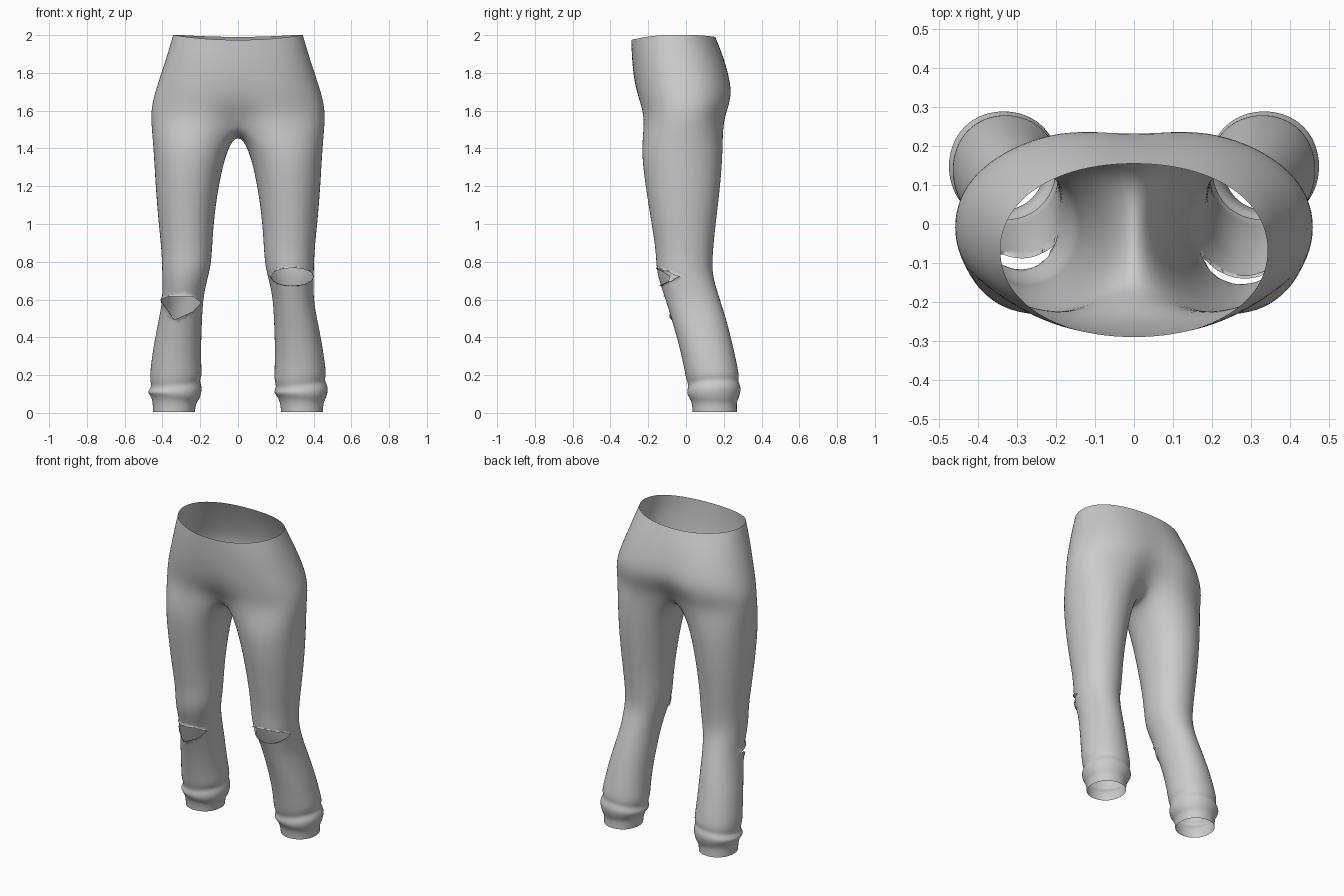
import bpy, bmesh
from math import sin, cos, radians, exp, pi
from mathutils import Vector

if "Cube" in bpy.data.objects:
    bpy.data.objects.remove(bpy.data.objects["Cube"])

# hip rings: z, half width, front y, back y, centre pinch front, pinch back
HIPS = [(1.995, .343, -.29, .155, 0, 0), (1.90, .372, -.287, .195, 0, .02),
        (1.80, .405, -.28, .232, 0, .05), (1.70, .438, -.268, .258, .03, .10),
        (1.62, .458, -.25, .245, .10, .22), (1.54, .46, -.243, .22, .36, .42)]
# leg rings: z, inner x, outer x, front y, back y, tilt
LEG = [(1.40, .058, .447, -.24, .197, 0), (1.20, .104, .437, -.215, .182, 0),
       (1.00, .13, .42, -.182, .157, 0), (.86, .137, .405, -.16, .143, 0),
       (.77, .145, .402, -.157, .138, 0), (.70, .165, .40, -.143, .148, 0),
       (.60, .185, .40, -.108, .18, 0), (.50, .19, .418, -.078, .212, 0),
       (.38, .195, .443, -.042, .243, 0), (.25, .195, .462, -.012, .272, 0),
       (.185, .19, .468, .0, .282, .015), (.155, .205, .455, .015, .275, .02),
       (.125, .188, .482, .004, .295, .015), (.085, .20, .466, .008, .28, -.012),
       (.06, .222, .452, .03, .268, -.006), (.005, .228, .45, .035, .27, 0)]


def boxy(v, p):
    return abs(v) ** p * (1 if v >= 0 else -1)


bm = bmesh.new()


def bridge(a, b, closed=True):
    n = len(a)
    for i in range(n if closed else n - 1):
        j = (i + 1) % n
        bm.faces.new((a[i], a[j], b[j], b[i]))


# seat: rings of 24 points starting at the front centre
rings = []
for r, (z, w, yf, yb, pf, pb) in enumerate(HIPS):
    ring = []
    for i in range(24):
        a = radians(-90 + 15 * i)
        p = .88 if r else .94
        x = 1.01 * w * boxy(cos(a), p)
        s = boxy(sin(a), p)
        y = (yf + yb) / 2 + 1.01 * (yb - yf) / 2 * s
        y *= 1 - (pf if s < 0 else pb) * exp(-(x / .1) ** 2)
        dz = (-.028 * max(0, -s) ** 2 - .012 * max(0, s) ** 3 + .007) if r == 0 else 0
        ring.append(bm.verts.new((x, y, z + dz)))
    rings.append(ring)
for a, b in zip(rings, rings[1:]):
    bridge(a, b)

# crotch strip shared by both legs
crotch = [bm.verts.new((0, y, z)) for y, z in ((.075, 1.49), (0, 1.478), (-.08, 1.487))]

# legs: half of the hip ring plus the crotch strip, lofted to the cuff
last = rings[-1]
for s in (1, -1):
    prev = [last[(s * i) % 24] for i in range(13)] + crotch
    for z, x0, x1, yf, yb, tilt in LEG:
        ring = []
        for k in range(16):
            t = radians(-135 + 22.5 * k)
            x = (x0 + x1) / 2 + 1.02 * (x1 - x0) / 2 * boxy(cos(t), .95)
            y = (yf + yb) / 2 + 1.02 * (yb - yf) / 2 * boxy(sin(t), .95)
            ring.append(bm.verts.new((s * x, y, z + tilt * sin(t + s))))
        bridge(prev, ring)
        prev = ring
bmesh.ops.recalc_face_normals(bm, faces=bm.faces[:])
mesh = bpy.data.meshes.new("trousers")
bm.to_mesh(mesh)
bm.free()
obj = bpy.data.objects.new("trousers", mesh)
bpy.context.collection.objects.link(obj)
sub = obj.modifiers.new("smooth", 'SUBSURF')
sub.levels = sub.render_levels = 2

# bake the smoothing so the knees can be cut
bm = bmesh.new()
bm.from_object(obj, bpy.context.evaluated_depsgraph_get())
obj.modifiers.clear()


def tear(poly):
    """Cut a convex (x, z) outline out of the front of a leg."""
    xs, zs = [p[0] for p in poly], [p[1] for p in poly]

    def near():
        return [f for f in bm.faces if f.calc_center_median().y < .03
                and min(xs) - .04 < f.calc_center_median().x < max(xs) + .04
                and min(zs) - .03 < f.calc_center_median().z < max(zs) + .03]
    planes = []
    for (xa, za), (xb, zb) in zip(poly, poly[1:] + poly[:1]):
        no = Vector((zb - za, 0, xa - xb)).normalized()
        planes.append((Vector((xa, 0, za)), no))
    for co, no in planes:
        fs = near()
        geom = fs + list({e for f in fs for e in f.edges}) + list({v for f in fs for v in f.verts})
        bmesh.ops.bisect_plane(bm, geom=geom, dist=1e-5, plane_co=co, plane_no=no)
    dead = [f for f in near()
            if all((f.calc_center_median() - co).dot(no) < 0 for co, no in planes)]
    rim = {v for f in dead for v in f.verts}
    bmesh.ops.delete(bm, geom=dead, context='FACES')
    # frayed edge lifts a little off the leg
    bm.normal_update()
    for v in rim:
        if v.is_valid and v.is_boundary:
            v.co += v.normal * .007


# knee tears
tear([(.287 + .11 * cos(i * pi / 6), .722 + .047 * sin(i * pi / 6)) for i in range(12)])
tear([(-.405, .60), (-.335, .495), (-.24, .54), (-.20, .585), (-.24, .618), (-.36, .618)])

bm.to_mesh(mesh)
bm.free()
bpy.context.view_layer.objects.active = obj
obj.select_set(True)
bpy.ops.object.shade_smooth_by_angle(angle=radians(50))
